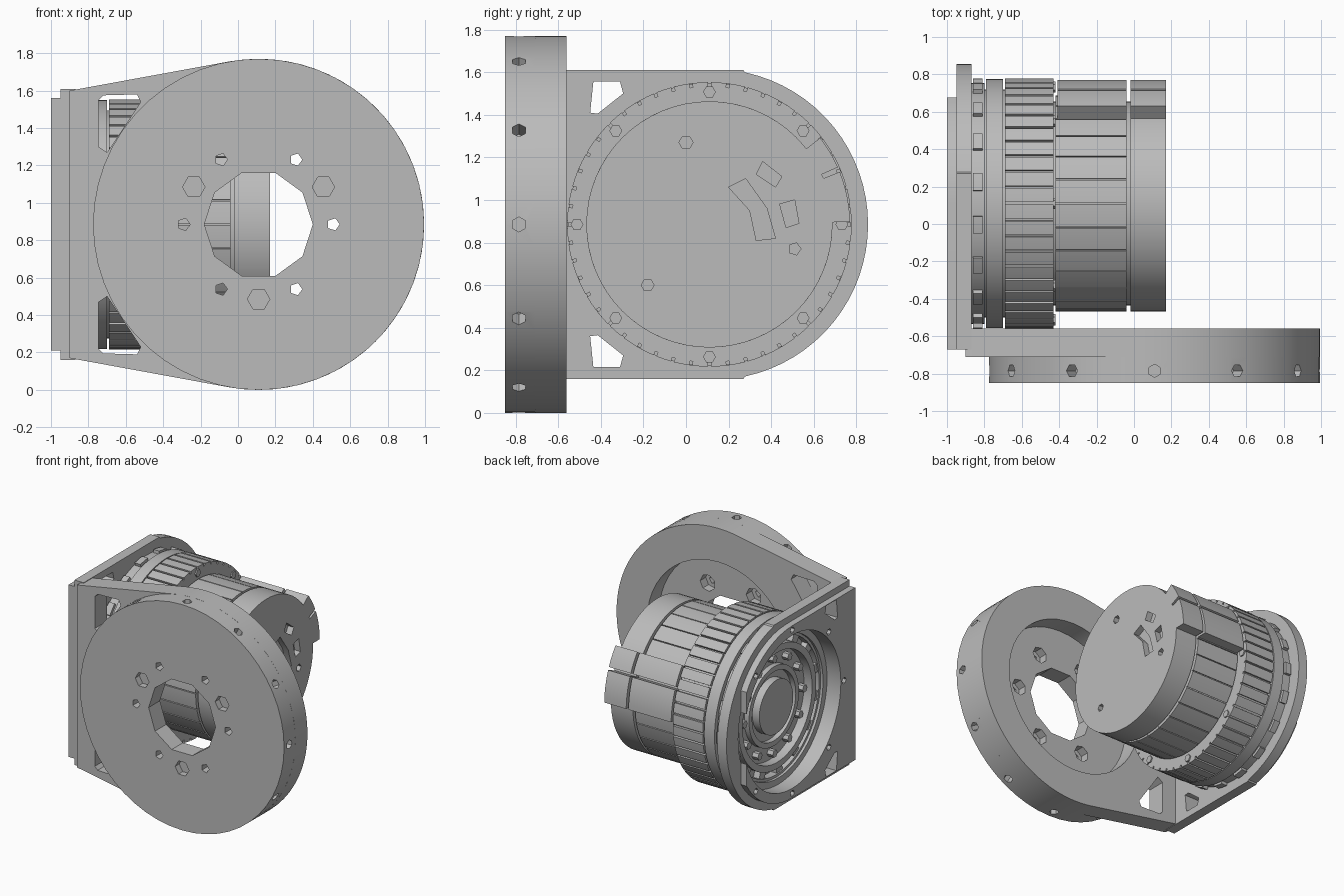
import bpy, bmesh, math
from mathutils import Vector

cube = bpy.data.objects.get("Cube")
if cube:
    bpy.data.objects.remove(cube, do_unlink=True)

grey = bpy.data.materials.new("machined_grey")
grey.use_nodes = True
COLOR = (0.5, 0.5, 0.5, 1)
grey.diffuse_color = COLOR
grey.node_tree.nodes["Principled BSDF"].inputs["Base Color"].default_value = COLOR

MY, CZ = 0.11, 0.885      # motor axis: y and z
DX, DR = 0.11, 0.885      # wheel disc: centre x and radius


def finish(name, bm):
    bmesh.ops.remove_doubles(bm, verts=bm.verts, dist=1e-5)
    bmesh.ops.recalc_face_normals(bm, faces=bm.faces)
    me = bpy.data.meshes.new(name)
    bm.to_mesh(me)
    bm.free()
    me.materials.append(grey)
    ob = bpy.data.objects.new(name, me)
    bpy.context.collection.objects.link(ob)
    return ob


def place(axis, p, d):
    return Vector((d, p[0], p[1])) if axis == 'x' else Vector((p[0], d, p[1]))


def add_prism(bm, pts, axis, a, b):
    lo = [bm.verts.new(place(axis, p, a)) for p in pts]
    hi = [bm.verts.new(place(axis, p, b)) for p in pts]
    n = len(pts)
    bm.faces.new(lo)
    bm.faces.new(hi[::-1])
    for i in range(n):
        j = (i + 1) % n
        bm.faces.new((lo[i], hi[i], hi[j], lo[j]))


def prism(name, shapes, axis, a, b):
    """Extrude one or more outlines along an axis."""
    bm = bmesh.new()
    for s in shapes:
        add_prism(bm, s, axis, a, b)
    return finish(name, bm)


def arc(cx, cz, r, a0=0, a1=360, n=48):
    steps = n if a1 - a0 == 360 else n + 1
    return [(cx + r * math.cos(math.radians(a0 + (a1 - a0) * i / n)),
             cz + r * math.sin(math.radians(a0 + (a1 - a0) * i / n))) for i in range(steps)]


def polar(cx, R, deg):
    t = math.radians(deg)
    return cx + R * math.cos(t), CZ + R * math.sin(t)


def lathe(name, profile, n=64):
    """Revolve a closed (x, radius) profile about the motor axis."""
    bm = bmesh.new()
    rings = [[bm.verts.new(place('x', p, x)) for p in arc(MY, CZ, r, n=n)] for x, r in profile]
    for k, ring in enumerate(rings):
        nxt = rings[(k + 1) % len(rings)]
        for i in range(n):
            j = (i + 1) % n
            bm.faces.new((ring[i], nxt[i], nxt[j], ring[j]))
    return finish(name, bm)


def tube(name, x0, x1, r0, r1):
    return lathe(name, [(x0, r0), (x0, r1), (x1, r1), (x1, r0)])


def cut(ob, cutter):
    m = ob.modifiers.new("cut", 'BOOLEAN')
    m.operation, m.solver, m.object = 'DIFFERENCE', 'EXACT', cutter
    dg = bpy.context.evaluated_depsgraph_get()
    me = bpy.data.meshes.new_from_object(ob.evaluated_get(dg))
    ob.modifiers.clear()
    ob.data = me
    bpy.data.objects.remove(cutter, do_unlink=True)


def mirrored(pts):
    return [pts, [(u, 2 * CZ - v) for u, v in pts]]


def splined(r, depth, count, width):
    """Round outline with narrow notches."""
    pts = []
    for i in range(count):
        a = 360 * i / count
        for da, rr in ((-width, r), (-width, r - depth), (width, r - depth), (width, r),
                       (180 / count, r)):
            pts.append(polar(MY, rr, a + da))
    return pts


# Wheel disc: front web with a ten-sided bore and bolt holes
disc = prism("disc_front", [arc(DX, CZ, DR, n=52)], 'y', -0.85, -0.71)
cut(disc, prism("bore_cutter", [arc(DX, CZ, 0.29, n=10)], 'y', -1, -0.5))
small = [arc(*polar(DX, 0.4, a), 0.034, n=5) for a in range(0, 360, 60)]
large = [arc(*polar(DX, 0.4, a), 0.06, n=6) for a in (30, 150, 270)]
cut(disc, prism("bolt_hole_cutter", small, 'y', -1, -0.5))
cut(disc, prism("counterbore_cutter", [arc(*polar(DX, 0.4, a), 0.065, n=7)
                                       for a in range(0, 360, 60)], 'y', -0.78, -0.5))
cut(disc, prism("large_hole_cutter", large, 'y', -1, -0.8))

# Radial pin holes around the rim
bm = bmesh.new()
for k in range(12):
    u = Vector((math.cos(k * math.pi / 6), 0, math.sin(k * math.pi / 6)))
    r = bmesh.ops.create_cone(bm, cap_ends=True, segments=6, radius1=0.035, radius2=0.035, depth=0.2)
    q = u.to_track_quat('Z', 'Y')
    for v in r["verts"]:
        v.co = q @ v.co + Vector((DX, -0.785, CZ)) + u * DR
cut(disc, finish("pin_hole_cutter", bm))

# Front bracket: arm tangent to the disc, with the rear recess and windows
arm = [(-0.9, 0.17)] + arc(DX, CZ, DR, -100, 100, 40) + [(-0.9, 1.6)]
bracket = prism("front_bracket", [arm], 'y', -0.71, -0.56)
cut(bracket, prism("recess_cutter", [arc(DX, CZ, 0.62)], 'y', -1, 0))
window = [(-0.745, 1.3), (-0.745, 1.55), (-0.72, 1.575), (-0.54, 1.58), (-0.52, 1.54), (-0.7, 1.27)]
cut(bracket, prism("window_cutter", mirrored(window), 'y', -1, 0))

# Side plate: rounded end, motor opening, two corner windows
outline = [(-0.67, 0.16)] + arc(0.125, CZ, 0.73, -78, 78, 32) + [(-0.67, 1.61)]
outline.insert(1, (0.27, 0.16))
outline.insert(-1, (0.27, 1.61))
plate = prism("side_plate", [outline], 'x', -0.95, -0.87)
outer = [(-0.67, 0.21), (MY, 0.21)] + arc(MY, CZ, 0.675, -84, -33, 12) \
    + arc(MY, CZ, 0.675, 33, 84, 12) + [(MY, 1.56), (-0.67, 1.56)]
face = prism("side_plate_outer_face", [outer], 'x', -1, -0.95)
side_window = [(-0.45, 1.41), (-0.435, 1.555), (-0.31, 1.555), (-0.295, 1.5), (-0.415, 1.405)]
bolts = [arc(*polar(MY, 0.64, a), 0.025, n=6) for a in range(0, 360, 45)]
for ob in (plate, face):
    cut(ob, prism("opening_cutter", [arc(MY, CZ, 0.6, n=64)], 'x', -1.1, -0.8))
    cut(ob, prism("side_window_cutter", mirrored(side_window), 'x', -1.1, -0.8))
cut(face, prism("screw_hole_cutter", bolts, 'x', -1.1, -0.96))

# Motor: core, mounting rings and ribbed collar
motor_core = prism("motor_core", [arc(MY, CZ, 0.545, n=64)], 'x', -0.8, 0.1)
lathe("mounting_flange", [(-0.88, 0.55), (-0.88, 0.6), (-0.868, 0.6), (-0.868, 0.645),
                          (-0.8, 0.645), (-0.8, 0.55)])
tube("spacer_ring", -0.79, -0.7, 0.53, 0.665)
tube("inner_sleeve", -0.86, -0.44, 0.53, 0.61)
prism("mounting_lugs", [arc(MY, CZ, 0.668, a - 4, a + 4, 3) + arc(MY, CZ, 0.6, a - 4, a + 4, 3)[::-1]
                        for a in range(0, 360, 20)], 'x', -0.86, -0.81)
prism("ribbed_collar", [splined(0.668, 0.02, 48, 0.6)], 'x', -0.69, -0.43)
prism("collar_bolts", [arc(*polar(MY, 0.622, a), 0.03, n=6) for a in range(0, 360, 45)],
      'x', -0.44, -0.42)

# Motor housing and end cap
prism("motor_housing", [splined(0.578, 0.012, 28, 0.35)], 'x', -0.42, -0.04)
cap = prism("end_cap", [arc(MY, CZ, 0.578, n=64)], 'x', -0.02, 0.17)
slots = [arc(0, 1.27, 0.033, n=6), arc(-0.18, 0.6, 0.03, n=6), arc(0.51, 0.77, 0.03, n=5),
         [(0.33, 1.12), (0.36, 1.18), (0.45, 1.11), (0.42, 1.06)],
         [(0.44, 0.98), (0.51, 1), (0.53, 0.89), (0.47, 0.87)],
         [(0.2, 1.06), (0.28, 1.1), (0.38, 0.96), (0.42, 0.82), (0.33, 0.81), (0.3, 0.95)]]
cut(cap, prism("slot_cutter", slots, 'x', 0.12, 0.3))

# Raised connector pad on the housing side, split by a groove
pads = [arc(MY, CZ, 0.66, a, b, 6) + arc(MY, CZ, 0.54, a, b, 6)[::-1]
        for a, b in ((1, 22), (24, 38))]
prism("connector_pad", pads, 'x', -0.41, -0.04)
prism("cap_connector_pad", pads, 'x', -0.02, 0.17)

# Motor rear seen through the side plate
tube("rear_ring", -0.87, -0.79, 0.43, 0.48)
tube("rear_inner_ring", -0.84, -0.79, 0.27, 0.31)
prism("rear_hub", [arc(MY, CZ, 0.21, n=32)], 'x', -0.86, -0.79)
prism("rear_bolts", [arc(*polar(MY, 0.37, a), 0.03, n=6) for a in range(0, 360, 30)],
      'x', -0.85, -0.79)
prism("rear_spokes", [arc(MY, CZ, 0.54, a - 4, a + 4, 3) + arc(MY, CZ, 0.48, a - 4, a + 4, 3)[::-1]
                      for a in range(0, 360, 24)], 'x', -0.85, -0.79)

# Smooth the round walls, keep edges crisp
for ob in bpy.context.scene.objects:
    if ob.type == 'MESH':
        bpy.ops.object.select_all(action='DESELECT')
        bpy.context.view_layer.objects.active = ob
        ob.select_set(True)
        bpy.ops.object.shade_smooth_by_angle(angle=math.radians(25))
